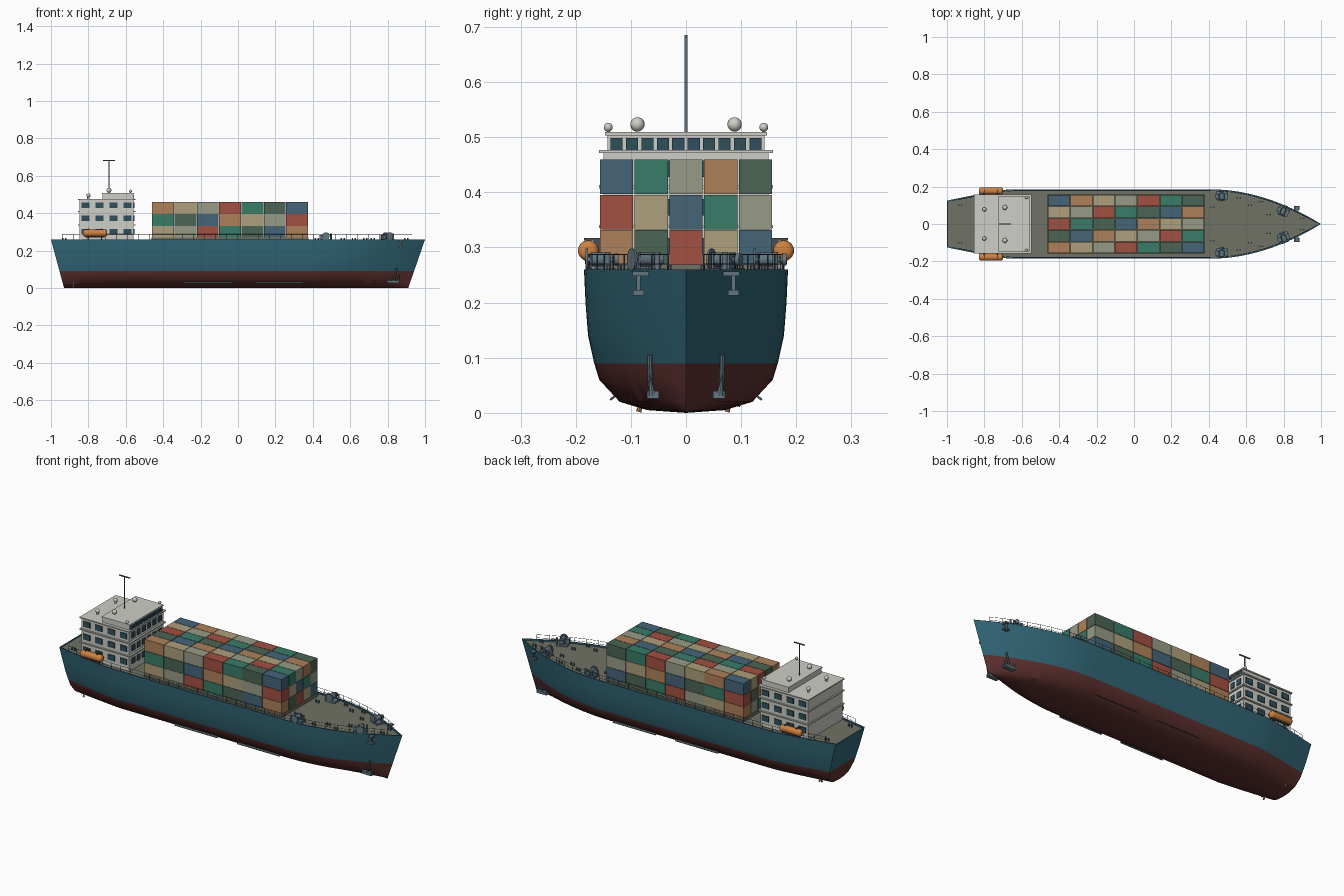
import bpy, bmesh, math
from mathutils import Matrix, Vector

if "Cube" in bpy.data.objects:
    bpy.data.objects.remove(bpy.data.objects["Cube"])


def mat(name, r, g, b):
    m = bpy.data.materials.new(name)
    m.diffuse_color = (r, g, b, 1)
    m.use_nodes = True
    m.node_tree.nodes["Principled BSDF"].inputs["Base Color"].default_value = m.diffuse_color
    return m


TEAL = mat("hull_teal", .03, .13, .18)
RED = mat("hull_red", .11, .03, .028)
DECK = mat("deck_olive", .16, .17, .13)
WHITE = mat("house_white", .62, .62, .57)
GLASS = mat("glass", .03, .08, .11)
STEEL = mat("steel", .12, .18, .22)
DARK = mat("dark_metal", .06, .08, .09)
ORANGE = mat("lifeboat_orange", .62, .22, .05)
BRONZE = mat("bronze", .4, .22, .08)
BOXES = [mat("container_%d" % i, *c) for i, c in enumerate([
    (.06, .13, .19), (.42, .22, .10), (.42, .35, .2), (.31, .33, .24),
    (.36, .08, .055), (.04, .2, .14), (.07, .13, .09)])]


def finish(name, bm, mats, smooth=False):
    me = bpy.data.meshes.new(name)
    bm.normal_update()
    bm.to_mesh(me)
    bm.free()
    for m in mats:
        me.materials.append(m)
    ob = bpy.data.objects.new(name, me)
    bpy.context.collection.objects.link(ob)
    if smooth:
        bpy.ops.object.select_all(action='DESELECT')
        bpy.context.view_layer.objects.active = ob
        ob.select_set(True)
        bpy.ops.object.shade_smooth_by_angle(angle=math.radians(32))
    return ob


def box(bm, c, s, idx=0, rot=0, axis='Z'):
    M = Matrix.Translation(c) @ Matrix.Rotation(rot, 4, axis) @ Matrix.Diagonal((*s, 1))
    r = bmesh.ops.create_cube(bm, size=1, matrix=M)
    for f in {f for v in r['verts'] for f in v.link_faces}:
        f.material_index = idx


def rod(bm, a, b, r, seg=12, r2=None):
    a, b = Vector(a), Vector(b)
    M = Matrix.Translation((a + b) / 2) @ (b - a).to_track_quat('Z', 'Y').to_matrix().to_4x4()
    return bmesh.ops.create_cone(bm, cap_ends=True, segments=seg, radius1=r, matrix=M,
                                 radius2=r if r2 is None else r2, depth=(b - a).length)['verts']


def ball(bm, c, r):
    bmesh.ops.create_uvsphere(bm, u_segments=16, v_segments=10, radius=r, matrix=Matrix.Translation(c))


# Deck outline: half width at x
def half(x):
    if x < -.67:
        return .185 - .06 * ((-.67 - x) / .33) ** 1.15
    return .185 if x < .42 else .185 * (1 - ((x - .42) / .58) ** 1.9)


def rake(x, z):
    lo, hi = -.93 - .07 * z / .26, .91 + .09 * z / .26
    return lo + (hi - lo) * (x + 1) / 2


XS = [-1 + .33 * i / 6 for i in range(6)] + [-.67, -.4, -.1, .2] + [.42 + .58 * i / 16 for i in range(17)]
DZ = .252

# Hull: raked stations lofted from a bilge section, red below the waterline
SEC = [(.26, 1), (.2, .985), (.14, .96), (.09, .9), (.06, .85), (.02, .65), (.005, .38), (0, 0)]
bm = bmesh.new()
rings = []
for x in XS:
    pts = [(z, f) for z, f in SEC] + [(z, -f) for z, f in SEC[-2::-1]]
    rings.append([bm.verts.new((rake(x, z), half(x) * f, z)) for z, f in pts])
n = len(rings[0])
for a, b in zip(rings, rings[1:]):
    for i in range(n - 1):
        bm.faces.new((a[i], a[i + 1], b[i + 1], b[i]))
s = rings[0]
for i in range(n // 2 - 1):
    bm.faces.new((s[i], s[n - 1 - i], s[n - 2 - i], s[i + 1]))
bm.faces.new((s[n // 2 - 1], s[n // 2 + 1], s[n // 2]))
# bulwark inner wall
for sg, k in ((1, 0), (-1, n - 1)):
    inner = [[bm.verts.new((min(rake(x, z), .985) if x > 0 else max(rake(x, z), -.992),
                            sg * max(half(x) - .006, 0), z)) for z in (.26, .25)] for x in XS]
    for i in range(len(XS) - 1):
        bm.faces.new((rings[i][k], rings[i + 1][k], inner[i + 1][0], inner[i][0]))
        bm.faces.new((inner[i][0], inner[i + 1][0], inner[i + 1][1], inner[i][1]))
bmesh.ops.remove_doubles(bm, verts=bm.verts, dist=1e-5)
bmesh.ops.recalc_face_normals(bm, faces=bm.faces)
for f in bm.faces:
    f.material_index = int(f.calc_center_median().z < .09)
finish("hull", bm, [TEAL, RED], True)

# Deck plate
bm = bmesh.new()
edge = [(rake(x, DZ), half(x) - .004) for x in XS[:-1]]
bm.faces.new([bm.verts.new((x, -y, DZ)) for x, y in edge] + [bm.verts.new((.985, 0, DZ))] +
             [bm.verts.new((x, y, DZ)) for x, y in edge[::-1]])
finish("deck", bm, [DECK])

# Hatch base and containers
bm = bmesh.new()
box(bm, (-.042, 0, .26), (.84, .315, .018))
finish("hatch_base", bm, [DECK])
bm = bmesh.new()
for c in range(7):
    for r in range(5):
        for t in range(3):
            box(bm, (-.401 + .1195 * c, -.126 + .063 * r, .3 + .0642 * t), (.117, .0605, .0625),
                (c + 3 * t - 2 * r + 2) % 7)
finish("containers", bm, BOXES)

# Deckhouse: three tiers with overhanging slabs, bridge on top
bm = bmesh.new()
box(bm, (-.703, 0, .363), (.29, .3, .224))
for z in (.338, .41, .474):
    box(bm, (-.702, 0, z), (.306, .316, .006))
box(bm, (-.642, 0, .49), (.165, .284, .034))
box(bm, (-.642, 0, .506), (.172, .294, .006))
finish("deckhouse", bm, [WHITE])

# Windows on sides, front and bridge
bm = bmesh.new()
for z in (.302, .373, .443):
    for sg in (-1, 1):
        for x in (-.815, -.74, -.665, -.59):
            box(bm, (x, sg * .151, z), (.042, .008, .03))
    for i in range(6):
        box(bm, (-.558, -.115 + .046 * i, z), (.008, .028, .03))
for i in range(10):
    box(bm, (-.558, -.126 + .028 * i, .487), (.006, .022, .023))
finish("windows", bm, [GLASS])

# Mast with crossbar
bm = bmesh.new()
rod(bm, (-.69, 0, .5), (-.69, 0, .685), .003)
box(bm, (-.69, 0, .683), (.065, .006, .005))
finish("mast", bm, [STEEL])

# Radar domes, roof vents and searchlights
bm = bmesh.new()
for sg in (-1, 1):
    ball(bm, (-.69, sg * .088, .523), .013)
    rod(bm, (-.8, sg * .078, .475), (-.8, sg * .078, .492), .006)
    ball(bm, (-.8, sg * .078, .495), .011)
    rod(bm, (-.575, sg * .141, .505), (-.575, sg * .141, .516), .003)
    ball(bm, (-.575, sg * .141, .518), .008)
finish("roof_domes", bm, [WHITE], True)

# Lifeboats and davits
for sg, side in ((-1, "right"), (1, "left")):
    bm = bmesh.new()
    rod(bm, (-.83, sg * .177, .294), (-.7, sg * .177, .294), .019, 20)
    ends = [e for e in bm.edges if abs(e.verts[0].co.x - e.verts[1].co.x) < 1e-4]
    bmesh.ops.bevel(bm, geom=ends, offset=.012, segments=4, profile=.5, affect='EDGES')
    finish("lifeboat_" + side, bm, [ORANGE], True)
    bm = bmesh.new()
    box(bm, (-.765, sg * .177, .274), (.1, .012, .008))
    for x in (-.8, -.73):
        box(bm, (x, sg * .162, .285), (.007, .012, .06))
        box(bm, (x, sg * .17, .315), (.006, .03, .005))
    finish("davits_" + side, bm, [DARK])

# Guard rails
bm = bmesh.new()
for sg in (-1, 1):
    pts = [Vector((x, sg * (half(x) - .008), DZ)) for x in [-.94 + 1.87 * i / 32 for i in range(33)]]
    for p in pts:
        rod(bm, p, p + Vector((0, 0, .035)), .0012, 6)
    for a, b in zip(pts, pts[1:]):
        for h in (.018, .035):
            rod(bm, a + Vector((0, 0, h)), b + Vector((0, 0, h)), .0009, 5)
finish("guard_rails", bm, [DARK])


# Mooring winches
def winch(name, x, y, rot):
    bm = bmesh.new()
    box(bm, (0, 0, .005), (.06, .05, .01))
    for yy in (-.02, .012):
        box(bm, (0, yy, .022), (.03, .004, .034))
    rod(bm, (0, -.03, .026), (0, .03, .026), .005)
    rod(bm, (0, -.02, .026), (0, .012, .026), .013, 16)
    rod(bm, (0, .022, .026), (0, .03, .026), .011)
    rod(bm, (0, -.03, .026), (0, -.026, .026), .02, 16)
    box(bm, (-.025, -.004, .02), (.02, .024, .026))
    rod(bm, (.028, .01, .005), (.028, .01, .04), .005)
    bmesh.ops.transform(bm, verts=bm.verts, matrix=Matrix.Translation((x, y, DZ)) @ Matrix.Rotation(rot, 4, 'Z'))
    finish(name, bm, [STEEL], True)


for sg, side in ((-1, "right"), (1, "left")):
    winch("bow_winch_" + side, .8, sg * .072, -sg * .4)
    winch("mid_winch_" + side, .47, sg * .152, 0)

# Bollards
bm = bmesh.new()
for x, y in ((.42, .09), (.56, .14), (.62, .1), (.68, .12), (.72, .05), (.9, .03), (-.93, .1)):
    for sg in (-1, 1):
        for dx in (-.008, .008):
            rod(bm, (x + dx, sg * y, DZ), (x + dx, sg * y, DZ + .016), .004, 10)
finish("bollards", bm, [STEEL])

# Upper hawse fittings and bow anchors
bm = bmesh.new()
for sg in (-1, 1):
    box(bm, (.87, sg * .082, .252), (.02, .03, .008))
    box(bm, (.87, sg * .086, .235), (.01, .007, .035))
    box(bm, (.87, sg * .086, .218), (.03, .02, .01))
finish("hawse_fittings", bm, [STEEL])
bm = bmesh.new()
for sg in (-1, 1):
    rod(bm, (.85, sg * .066, .105), (.83, sg * .064, .035), .005, 8)
    box(bm, (.83, sg * .06, .033), (.06, .022, .014))
    for dx in (-.026, .026):
        rod(bm, (.83 + dx, sg * .062, .032), (.83 + dx * 1.2, sg * .066, .07), .007, 8, .001)
finish("bow_anchors", bm, [STEEL])

# Bilge keels
bm = bmesh.new()
for sg in (-1, 1):
    for x in (-.16, .22):
        box(bm, (x, sg * .132, .028), (.26, .014, .004), rot=-sg * .7, axis='X')
finish("bilge_keels", bm, [DARK])

# Twin propellers with struts
bm = bmesh.new()
for sg in (-1, 1):
    c = Vector((-.88, sg * .08, .021))
    rod(bm, c, c + Vector((.07, 0, .004)), .004)
    for k in range(4):
        a = k * math.pi / 2 + .3
        d = Vector((0, math.sin(a), math.cos(a)))
        rod(bm, c, c + d * .02, .003, 8, .005)
finish("propellers", bm, [BRONZE])
bm = bmesh.new()
for sg in (-1, 1):
    box(bm, (-.84, sg * .085, .03), (.035, .008, .014))
finish("propeller_struts", bm, [STEEL])
